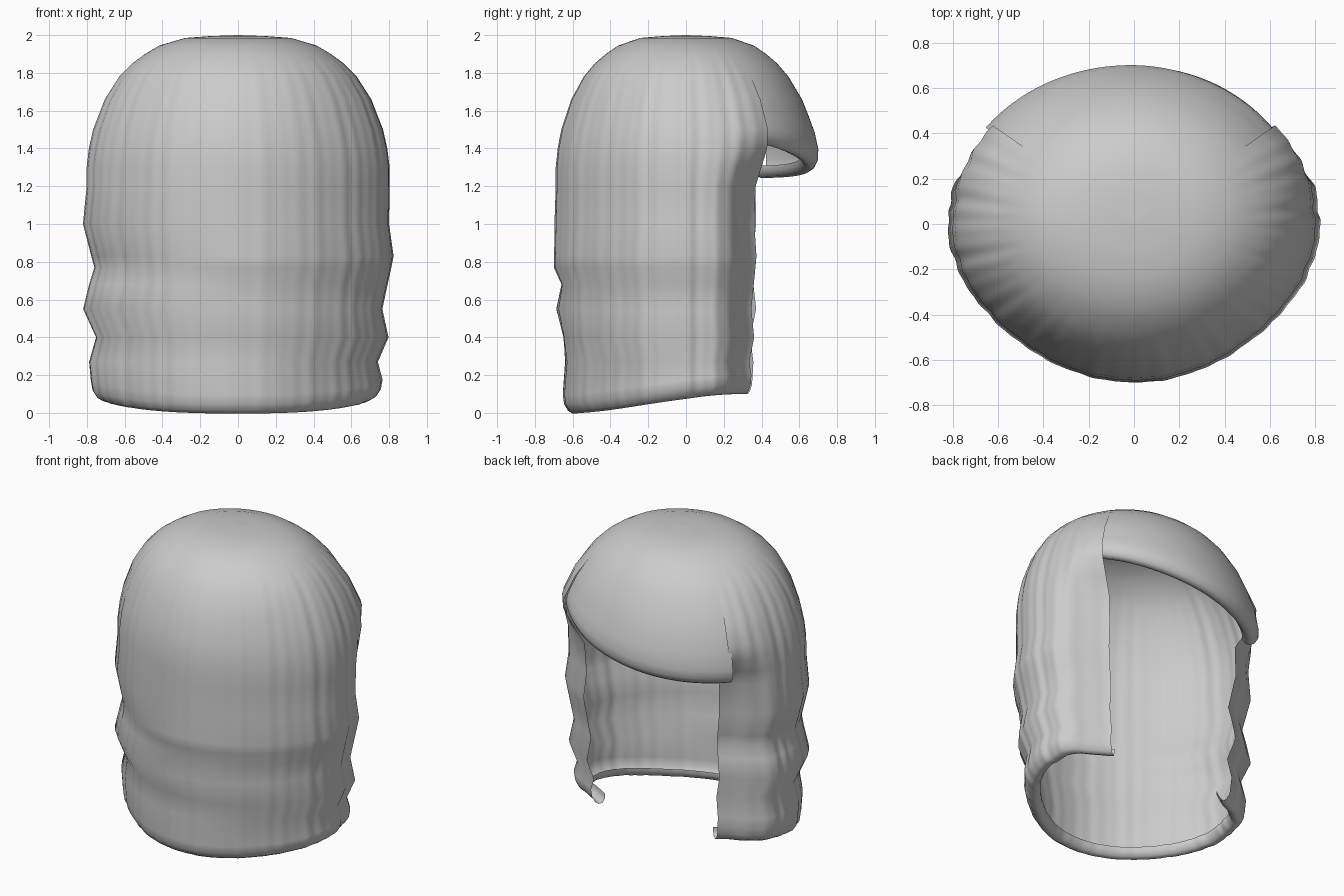
import bpy, bmesh, math

if "Cube" in bpy.data.objects:
    bpy.data.objects.remove(bpy.data.objects["Cube"])

RX, RY = 0.80, 0.69
SEAM = math.radians(39)          # angle where the fringe meets the side locks
# dome profile: (height, fraction of full radius)
DOME = [(2.0, 0.0), (1.995, 0.18), (1.985, 0.35), (1.945, 0.52), (1.9, 0.615), (1.85, 0.70),
        (1.78, 0.785), (1.66, 0.88), (1.5, 0.957), (1.4, 0.985), (1.3, 1.0), (1.2, 1.0)]
# crimped lengths: height, radius at right side, at back, at left side
WAVES = [(1.0, 0.995, 1.01, 1.025), (0.83, 1.025, 1.012, 0.97), (0.77, 1.01, 1.015, 0.95),
         (0.68, 0.985, 0.955, 0.985), (0.55, 0.95, 0.995, 1.025), (0.4, 0.99, 0.94, 0.94),
         (0.27, 0.92, 0.925, 0.985)]
# rolled hem: (inward offset, height above the lower edge)
HEM = [(0.0, 0.1), (0.008, 0.05), (0.03, 0.015), (0.055, 0.0), (0.085, 0.008), (0.105, 0.04), (0.105, 0.065)]


def smooth(a, b, v):
    v = max(0.0, min(1.0, (v - a) / (b - a)))
    return v * v * (3 - 2 * v)


def dome_radius(z):
    for (z0, r0), (z1, r1) in zip(DOME, DOME[1:]):
        if z >= z1:
            return r0 + (r1 - r0) * (z0 - z) / (z0 - z1)
    return 1.0


def sheet(name, columns):
    """Skin a grid of points, one list of points per column, all starting at the crown."""
    bm = bmesh.new()
    grid = [[bm.verts.new(p) for p in col] for col in columns]
    for a, b in zip(grid, grid[1:]):
        for i in range(len(a) - 1):
            bm.faces.new((a[i], a[i + 1], b[i + 1], b[i]))
    bmesh.ops.remove_doubles(bm, verts=bm.verts, dist=0.0005)
    bmesh.ops.recalc_face_normals(bm, faces=bm.faces)
    if sum(f.normal.z for f in bm.faces if f.calc_center_median().z > 1.8) < 0:
        bmesh.ops.reverse_faces(bm, faces=bm.faces)
    for f in bm.faces:
        f.smooth = True
    me = bpy.data.meshes.new(name)
    bm.to_mesh(me)
    bm.free()
    ob = bpy.data.objects.new(name, me)
    bpy.context.collection.objects.link(ob)
    return ob


def side_blend(t, right, back, left):
    """Blend the three wave columns around the head; t runs 39 deg -> -219 deg."""
    w = math.cos(max(-math.pi, min(0, t)))
    return back + (right - back) * max(w, 0) + (left - back) * max(-w, 0)


def hair_point(t, r, z):
    ripple = 0.003 * math.sin(t * 48) + 0.003 * math.sin(t * 31 + 1) + 0.003 * math.sin(t * 19 + 2 + z)
    r += ripple * smooth(0.55, 1.0, r) * (1 - 0.5 * max(0, -math.sin(t)))
    # back corners are slightly leaner than a true ellipse
    if math.sin(t) < 0:
        r *= 1 - (0.035 * smooth(2.0, 1.5, z) + 0.025 * smooth(0.5, 0.1, z)) * math.sin(2 * t) ** 2
    low = 1 - smooth(1.15, 1.5, z)
    if math.sin(t) > 0:
        # locks swell a little beside the face, then curl inwards below the fringe
        ang = math.asin(min(1, abs(math.sin(t))))
        edge = smooth(math.radians(15), SEAM, ang)
        r *= 1 + 0.045 * smooth(math.radians(8), math.radians(30), ang) * smooth(1.9, 1.5, z)
        x, y = RX * r * math.cos(t), RY * r * math.sin(t)
        return x * (1 - 0.23 * low * edge ** 1.3), y * (1 - 0.2 * low), z
    return RX * r * math.cos(t), RY * r * math.sin(t), z


# main hair: crown, back and side locks
cols = []
N = 200
for i in range(N + 1):
    t = SEAM - i / N * (math.pi + 2 * SEAM)
    col = [hair_point(t, r, z) for z, r in DOME]
    col += [hair_point(t, side_blend(t, *w), z) for z, *w in WAVES]
    base = 0.1 * smooth(-0.8, 0.4, RY * math.sin(t)) - 0.006 * max(0, -math.sin(t)) ** 4
    r0 = side_blend(t, 0.95, 0.945, 0.975)
    for inset, dz in HEM:
        col.append(hair_point(t, r0 - inset / 0.75, base + dz))
    cols.append(col)
sheet("main_hair", cols)

# fringe: smooth front panel with a slanting rolled edge, tucked under the locks
cols = []
M = 48
T0, T1 = math.radians(37.5), math.radians(143)
for i in range(M + 1):
    t = T0 + i / M * (T1 - T0)
    c, s = math.cos(t), math.sin(t)
    x = RX * c
    edge = 1.295 + 0.145 * x + 0.1 * x * x
    heights = [z for z, r in DOME[:8]]
    top = edge + 0.1
    heights += [1.66 + (top - 1.66) * k / 3 for k in (1, 2)]
    flare = lambda z: 1 + 0.03 * smooth(1.85, 1.4, z)
    col = [(RX * dome_radius(z) * flare(z) * c, RY * dome_radius(z) * flare(z) * s, z) for z in heights]
    for inset, dz in HEM:
        z = edge + dz
        r = dome_radius(z) * flare(z) - inset / 0.75
        col.append((RX * r * c, RY * r * s, z))
    cols.append(col)
sheet("fringe", cols)
